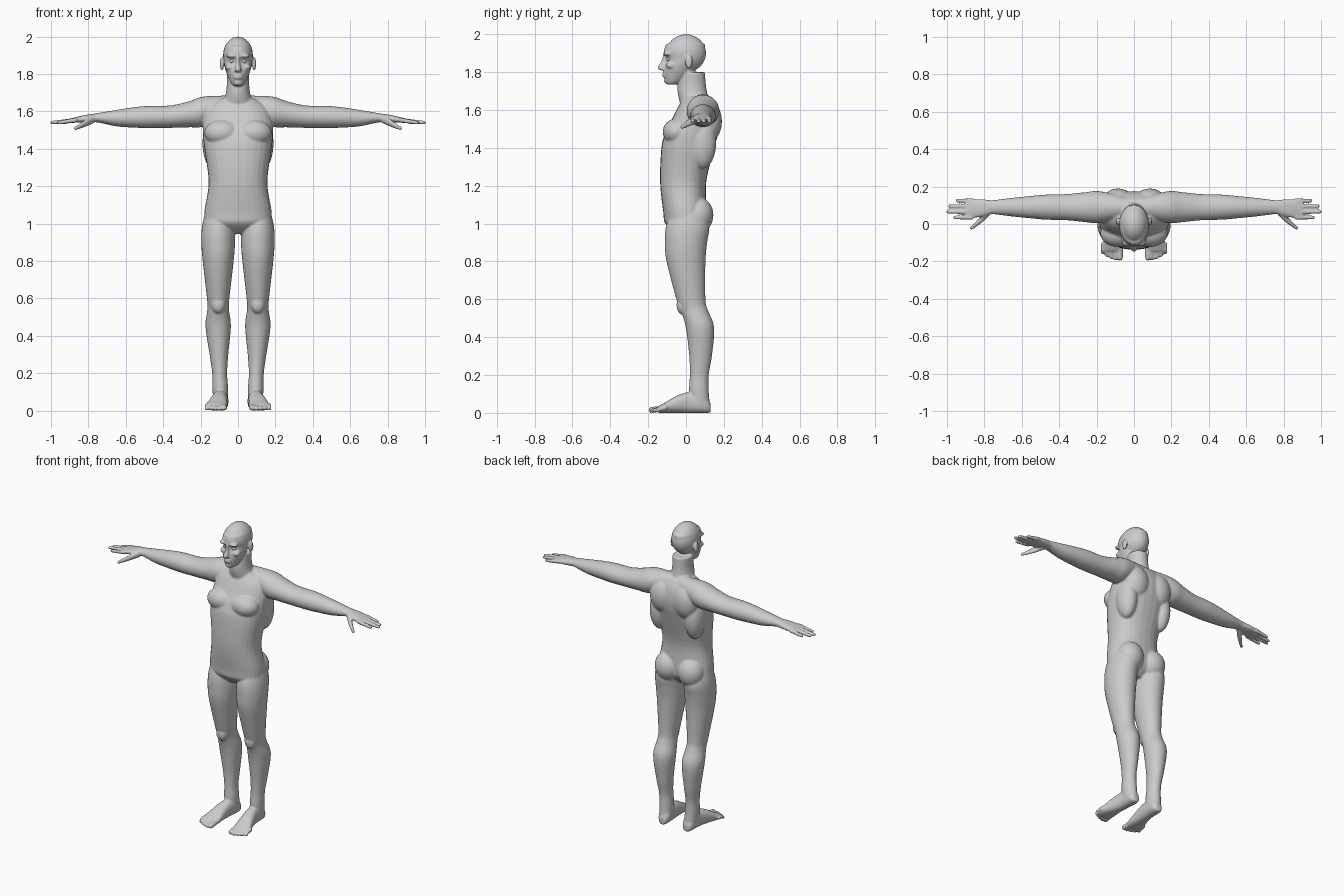
import bpy
import bmesh
import math
from mathutils import Matrix

default_cube = bpy.data.objects.get("Cube")
if default_cube:
    bpy.data.objects.remove(default_cube, do_unlink=True)

grey = (.6, .6, .6, 1)
skin = bpy.data.materials.new("light_grey")
skin.use_nodes = True
skin.diffuse_color = grey
skin.node_tree.nodes["Principled BSDF"].inputs["Base Color"].default_value = grey

shape = bmesh.new()
SIDES = 28
STEPS = 5
MIRRORED = (1, -1)


def spline(before, start, end, after, t):
    """Smooth curve value between start and end."""
    leave, arrive = (end - before) / 2, (after - start) / 2
    rise = end - start
    return (start + leave * t + (3 * rise - 2 * leave - arrive) * t ** 2
            + (leave + arrive - 2 * rise) * t ** 3)


def place(axis, along, first, second):
    """Point from its position along the axis and its two cross coordinates."""
    if axis == "x":
        return along, first, second
    if axis == "y":
        return first, along, second
    return first, second, along


def squared(value, power):
    """Push a circle coordinate towards a rounded square."""
    return math.copysign(abs(value) ** (2 / power), value)


def loft(axis, rows, side=1, power=2):
    """Closed skin through rows of (along, two centres, two radii)."""
    last = len(rows) - 1
    path = []
    for index in range(last):
        keys = [rows[max(0, min(last, index + shift))] for shift in (-1, 0, 1, 2)]
        for step in range(STEPS):
            path.append([spline(*values, step / STEPS) for values in zip(*keys)])
    path.append(rows[-1])

    rings = []
    for along, first, second, first_radius, second_radius in path:
        ring = []
        for corner in range(SIDES):
            angle = math.tau * corner / SIDES
            x, y, z = place(axis, along,
                            first + first_radius * squared(math.cos(angle), power),
                            second + second_radius * squared(math.sin(angle), power))
            ring.append(shape.verts.new((x * side, y, z)))
        rings.append(ring)
    for low, high in zip(rings, rings[1:]):
        for corner in range(SIDES):
            after = (corner + 1) % SIDES
            shape.faces.new((low[corner], low[after], high[after], high[corner]))
    shape.faces.new(rings[0])
    shape.faces.new(rings[-1])


def central_loft(rows, power=2):
    """Upright form on the centre line from rows of (height, half width, front, back)."""
    loft("z", [(height, 0, (front + back) / 2, width, (back - front) / 2)
               for height, width, front, back in rows], power=power)


def digit(axis, points, side):
    """Finger or toe through (along, two centres, radius), with a rounded tip."""
    rows = [(*point, point[-1]) for point in points]
    along, first, second, radius, _ = rows[-1]
    reach = math.copysign(radius, along - rows[0][0])
    for distance, size in ((.6, .8), (1, .3)):
        rows.append((along + reach * distance, first, second, radius * size, radius * size))
    loft(axis, rows, side)


def lump(centre, radii, side=1):
    """Ellipsoid muscle or facial feature."""
    x, y, z = centre
    matrix = Matrix.Translation((x * side, y, z)) @ Matrix.Diagonal((*radii, 1))
    bmesh.ops.create_uvsphere(shape, u_segments=24, v_segments=16, radius=1, matrix=matrix)


# Torso, from crotch to collar
central_loft([(.945, .06, -.05, .05), (1, .165, -.11, .1), (1.06, .18, -.12, .11),
              (1.22, .157, -.137, .107), (1.4, .18, -.13, .15), (1.48, .188, -.11, .17),
              (1.55, .185, -.075, .175), (1.62, .16, -.04, .16), (1.67, .09, -.01, .13)], power=2.3)
# Neck
central_loft([(1.6, .1, -.02, .14), (1.7, .064, -.045, .11), (1.8, .06, -.03, .1)])
# Skull
lump((0, 0, 1.9), (.08, .106, .1))
# Face, from chin to forehead
central_loft([(1.735, .022, -.1, -.05), (1.75, .037, -.11, -.02), (1.79, .056, -.118, .03),
              (1.83, .07, -.114, .05), (1.87, .076, -.103, .07), (1.91, .079, -.117, .1),
              (1.95, .07, -.105, .1)])
# Nose
central_loft([(1.9, .01, -.122, -.09), (1.86, .01, -.13, -.1), (1.83, .016, -.148, -.1),
              (1.815, .018, -.146, -.1), (1.81, .012, -.13, -.1)])
# Lips and chin
for height in (1.78, 1.793):
    lump((0, -.113, height), (.025, .013, .007))
lump((0, -.098, 1.753), (.022, .018, .016))

for side in MIRRORED:
    # Brow, cheekbone and ear
    lump((.034, -.1, 1.897), (.03, .02, .011), side)
    lump((.045, -.08, 1.836), (.024, .026, .018), side)
    lump((.086, .015, 1.855), (.011, .02, .037), side)

    # Chest, shoulder blade, flank and buttock
    lump((.085, -.05, 1.485), (.095, .073, .07), side)
    lump((.085, .12, 1.54), (.085, .07, .11), side)
    lump((.13, .085, 1.43), (.06, .075, .14), side)
    lump((.085, .065, 1.045), (.085, .08, .095), side)

    # Arm from collar to wrist: position, height, depth radius, height radius
    arm = [(.03, 1.635, .05, .05), (.18, 1.6, .085, .08), (.26, 1.585, .08, .07),
           (.36, 1.572, .07, .06), (.47, 1.57, .067, .06), (.55, 1.568, .06, .055),
           (.65, 1.564, .05, .044), (.75, 1.566, .038, .025), (.79, 1.563, .038, .022)]
    loft("x", [(x, .09, height, depth, thick) for x, height, depth, thick in arm], side)
    # Palm
    loft("x", [(.76, .09, 1.565, .036, .023), (.82, .085, 1.56, .048, .02),
               (.9, .08, 1.55, .05, .011)], side, power=2.4)
    # Fingers, index to little
    for index, tip in enumerate((.958, .993, .983, .944)):
        y = .035 + .03 * index
        digit("x", [(.86, y, 1.555, .013), (tip, y, 1.54, .01)], side)
    # Thumb
    digit("x", [(.77, .07, 1.558, .02), (.81, .03, 1.54, .02), (.867, -.02, 1.51, .011)], side)

    # Leg from hip to ankle: height, centre depth, width radius, depth radius
    leg = [(1.06, .01, .07, .09), (.98, .008, .087, .115), (.9, 0, .09, .112),
           (.8, 0, .083, .103), (.6, .026, .06, .077), (.54, .045, .058, .072),
           (.45, .074, .068, .075), (.3, .077, .05, .06), (.2, .07, .04, .05),
           (.12, .068, .042, .052), (.04, .075, .04, .052)]
    loft("z", [(height, .09 + .016 * min(1, height / .4), depth, across, deep)
               for height, depth, across, deep in leg], side)
    # Kneecap
    lump((.105, -.02, .57), (.037, .03, .05), side)

    # Foot from heel to ball, resting on the floor: position, centre, half width, height
    foot = [(.13, .09, .02, .05), (.1, .09, .038, .09), (.02, .094, .04, .11),
            (-.05, .104, .047, .09), (-.11, .113, .057, .055), (-.145, .117, .055, .037)]
    loft("y", [(y, x, height / 2, width, height / 2) for y, x, width, height in foot],
         side, power=2.3)
    # Toes, big to little
    for index, tip in enumerate((-.18, -.183, -.176, -.165, -.15)):
        x = .075 + .023 * index
        radius = .012 if index else .016
        digit("y", [(-.1, x, .028, radius), (-.145, x, .02, radius), (tip, x, radius, radius)], side)

# Blend the overlapping forms into one continuous skin
bmesh.ops.recalc_face_normals(shape, faces=shape.faces)
mesh = bpy.data.meshes.new("body")
shape.to_mesh(mesh)
shape.free()
mesh.materials.append(skin)
body = bpy.data.objects.new("body", mesh)
bpy.context.collection.objects.link(body)
remesh = body.modifiers.new("blend", "REMESH")
remesh.mode = "VOXEL"
remesh.voxel_size = .0055
remesh.use_smooth_shade = True
soften = body.modifiers.new("soften", "SMOOTH")
soften.factor = .5
soften.iterations = 6

# Eyes
for side in MIRRORED:
    bpy.ops.mesh.primitive_uv_sphere_add(segments=20, ring_count=12, radius=.014,
                                         location=(.032 * side, -.088, 1.868))
    eye = bpy.context.object
    eye.name = "left_eye" if side > 0 else "right_eye"
    eye.scale.z = .7
    eye.data.materials.append(skin)
    bpy.ops.object.shade_smooth_by_angle()
